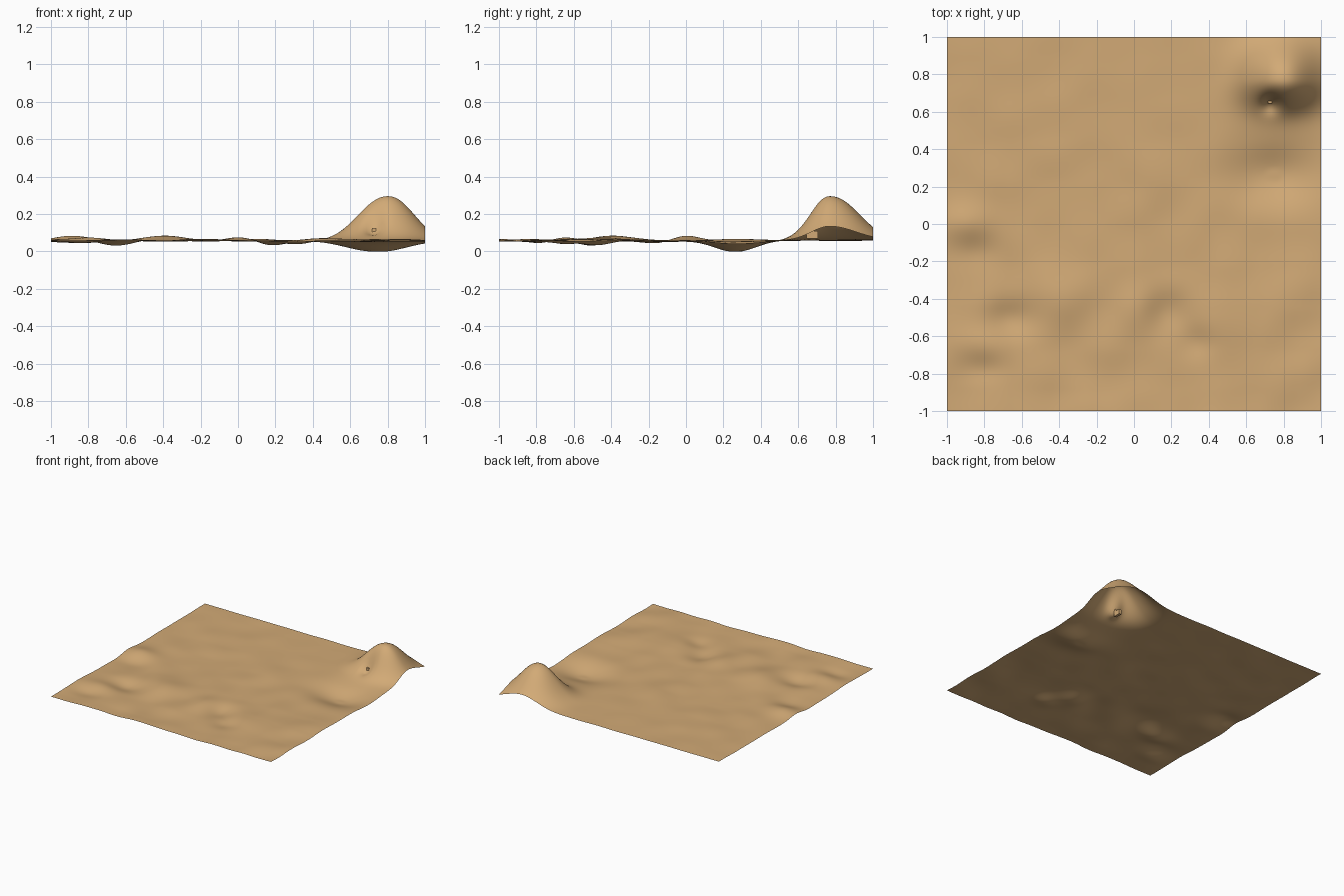
import bpy, bmesh, math
from mathutils import Vector, noise

if "Cube" in bpy.data.objects:
    bpy.data.objects.remove(bpy.data.objects["Cube"])

# One sandy colour for everything
sand = bpy.data.materials.new("sand")
sand.diffuse_color = (0.645, 0.402, 0.181, 1)
sand.use_nodes = True
sand.node_tree.nodes["Principled BSDF"].inputs["Base Color"].default_value = sand.diffuse_color

BASE = 0.058

# Low mounds and dips: x, y, radius x, radius y, height
BUMPS = [
    (-0.88, 0.00, 0.11, 0.07, 0.028),
    (-0.42, -0.38, 0.11, 0.10, 0.028),
    (0.03, -0.44, 0.09, 0.10, 0.026),
    (0.50, -0.42, 0.12, 0.10, 0.012),
    (-0.82, -0.64, 0.10, 0.06, 0.016),
    (0.05, 0.33, 0.10, 0.09, 0.008),
    (0.75, 0.27, 0.17, 0.11, -0.057),
    (0.17, -0.46, 0.08, 0.08, -0.030),
    (-0.66, -0.50, 0.09, 0.07, -0.026),
    (0.33, -0.64, 0.07, 0.06, -0.016),
    (-0.84, -0.16, 0.10, 0.06, -0.012),
    (-0.80, -0.78, 0.09, 0.05, -0.012),
]


def bell(x, y, cx, cy, rx, ry):
    return math.exp(-0.5 * (((x - cx) / rx) ** 2 + ((y - cy) / ry) ** 2))


def height(x, y):
    z = BASE + sum(h * bell(x, y, cx, cy, rx, ry) for cx, cy, rx, ry, h in BUMPS)
    # gentle ripples, stronger towards the front
    n = noise.noise(Vector((x * 4.5, y * 4.5, 3.7)))
    z += n * (0.009 - 0.004 * y)
    # corner hill, steeper at its front
    rx = 0.150 if x < 0.80 else 0.138
    ry = 0.105 if y < 0.77 else 0.155
    d = math.hypot((x - 0.80) / rx, (y - 0.77) / ry)
    z += 0.240 * math.exp(-0.5 * d ** 2.15)
    # small hollow in the hill front
    z -= 0.055 * bell(x, y, 0.73, 0.645, 0.035, 0.035)
    return max(z, 0.0)


def finish(bm, name):
    mesh = bpy.data.meshes.new(name)
    bm.to_mesh(mesh)
    bm.free()
    mesh.materials.append(sand)
    ob = bpy.data.objects.new(name, mesh)
    bpy.context.collection.objects.link(ob)
    return ob


# Terrain sheet
bm = bmesh.new()
bmesh.ops.create_grid(bm, x_segments=128, y_segments=128, size=1)
for v in bm.verts:
    v.co.z = height(v.co.x, v.co.y)
low = min(v.co.z for v in bm.verts)
for v in bm.verts:
    v.co.z -= low
for f in bm.faces:
    f.smooth = True
finish(bm, "terrain")

# Small block set into the hill front
bm = bmesh.new()
bmesh.ops.create_cube(bm, size=1)
for v in bm.verts:
    v.co = Vector((0.727 + v.co.x * 0.022, 0.675 + v.co.y * 0.06, 0.09 + v.co.z * 0.04))
finish(bm, "hill_block")

# Short post poking out of the hollow
bm = bmesh.new()
bmesh.ops.create_cube(bm, size=1)
top = height(0.727, 0.655) - low + 0.006
for v in bm.verts:
    v.co = Vector((0.727 + v.co.x * 0.022, 0.655 + v.co.y * 0.022, 0.08 if v.co.z < 0 else top))
finish(bm, "hill_post")
